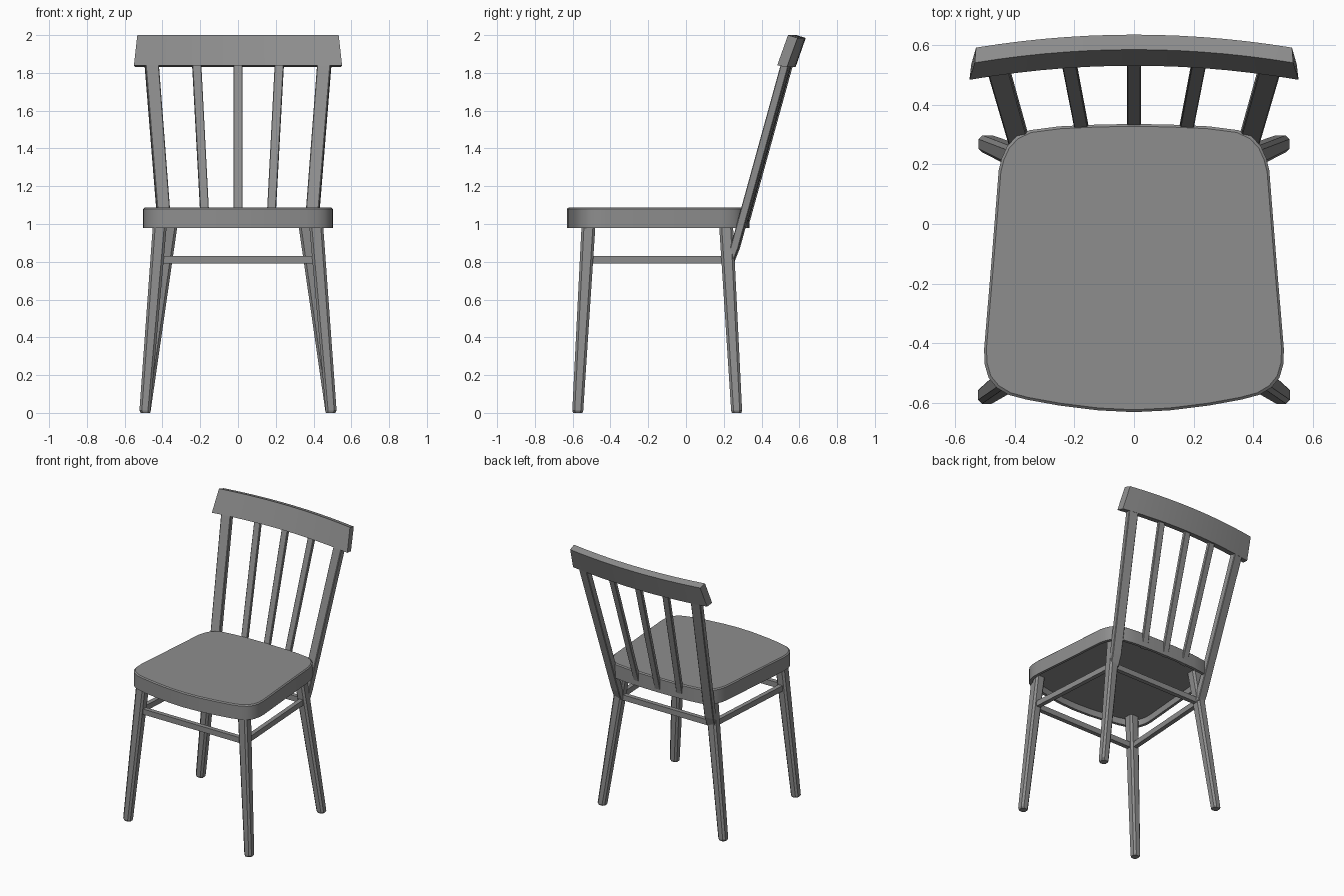
import bpy, bmesh, math
from mathutils import Vector

if "Cube" in bpy.data.objects:
    bpy.data.objects.remove(bpy.data.objects["Cube"])

# Dark grey paint shared by every part
paint = bpy.data.materials.new("dark_grey_paint")
paint.diffuse_color = (.27, .27, .27, 1)
paint.use_nodes = True
paint.node_tree.nodes["Principled BSDF"].inputs["Base Color"].default_value = paint.diffuse_color


def make(name, bm):
    bmesh.ops.recalc_face_normals(bm, faces=bm.faces)
    me = bpy.data.meshes.new(name)
    bm.to_mesh(me)
    bm.free()
    me.materials.append(paint)
    ob = bpy.data.objects.new(name, me)
    bpy.context.collection.objects.link(ob)
    return ob


def loft(name, rings):
    """Skin a list of equal-length closed rings and cap both ends."""
    bm = bmesh.new()
    vs = [[bm.verts.new(p) for p in r] for r in rings]
    n = len(vs[0])
    for a, b in zip(vs, vs[1:]):
        for i in range(n):
            j = (i + 1) % n
            bm.faces.new((a[i], a[j], b[j], b[i]))
    bm.faces.new(vs[0])
    bm.faces.new(vs[-1])
    return make(name, bm)


def smooth(ob):
    bpy.ops.object.select_all(action='DESELECT')
    bpy.context.view_layer.objects.active = ob
    ob.select_set(True)
    bpy.ops.object.shade_smooth_by_angle(angle=math.radians(30))


def section(c, w, d, ch, yaw):
    """Horizontal rectangle with chamfered corners."""
    w, d = w / 2, d / 2
    pts = [(w, d - ch), (w - ch, d), (ch - w, d), (-w, d - ch),
           (-w, ch - d), (ch - w, -d), (w - ch, -d), (w, ch - d)]
    co, s = math.cos(yaw), math.sin(yaw)
    return [(c[0] + x * co - y * s, c[1] + x * s + y * co, c[2]) for x, y in pts]


def upright(name, stations, ch, yaw=0.0):
    """Tapered bar through (x, y, z, width, depth) stations."""
    return loft(name, [section(s[:3], s[3], s[4], ch, yaw) for s in stations])


def rail(name, a, b, w, h):
    """Level rectangular stretcher from a to b."""
    a, b = Vector(a), Vector(b)
    side = (b - a).cross(Vector((0, 0, 1))).normalized() * w / 2
    up = Vector((0, 0, h / 2))
    return loft(name, [[p + side + up, p - side + up, p - side - up, p + side - up]
                       for p in (a, b)])


# Seat: rounded outline, hollowed underneath
half = [(0, -.63), (.12, -.624), (.25, -.608), (.36, -.588), (.42, -.572), (.46, -.548),
        (.487, -.515), (.5, -.47), (.502, -.42), (.476, -.11), (.453, .18), (.443, .22),
        (.425, .26), (.395, .293), (.35, .314), (.25, .327), (.12, .333), (0, .335)]
outline = half + [(-x, y) for x, y in half[-2:0:-1]]


def ring(inset, z):
    cy = -.1475
    return [(x * (1 - inset / .5), cy + (y - cy) * (1 - inset / .4825), z) for x, y in outline]


smooth(loft("seat", [ring(.022, 1.025), ring(.02, .98), ring(0, .98), ring(0, 1.08),
                     ring(.008, 1.087)]))

# Legs, back posts and side stretchers, mirrored left and right
for s, side in ((-1, "left"), (1, "right")):
    upright("front_leg_" + side, [(s * .49, -.573, 0, .05, .05), (s * .493, -.573, .012, .058, .058),
                                  (s * .411, -.514, 1.03, .074, .074)], .013)
    upright("back_leg_" + side, [(s * .49, .268, 0, .05, .05), (s * .491, .268, .012, .058, .058),
                                 (s * .352, .21, 1.03, .074, .074)], .013)
    upright("back_post_" + side, [(s * .378, .238, .8, .062, .03), (s * .38, .259, .87, .068, .044),
                                  (s * .457, .528, 1.845, .072, .044)], .004, -s * .14)
    rail("side_stretcher_" + side, (s * .428, -.527, .81), (s * .381, .222, .81), .032, .04)

# Front and back stretchers
rail("front_stretcher", (-.428, -.527, .81), (.428, -.527, .81), .032, .04)
rail("back_stretcher", (-.381, .222, .81), (.381, .222, .81), .032, .04)

# Back spindles fanning outward, running down the rear edge of the seat
for i, name in ((-1, "left"), (0, "middle"), (1, "right")):
    drop = .008 * abs(i)
    upright("spindle_" + name, [(i * .173, .317 - drop, .985, .046, .026),
                                (i * .219, .556 - drop, 1.85, .048, .026)], .003, -i * .065)

# Curved top rail: y, z and half length for each corner
corners = [(.53, 1.84, .551), (.58, 1.83, .545), (.634, 1.985, .529), (.584, 2.0, .533)]
N = 14
rings = []
for k in range(N + 1):
    t = -1 + 2 * k / N
    rings.append([(t * h, y - .155 * (t * h) ** 2, z) for y, z, h in corners])
smooth(loft("top_rail", rings))
